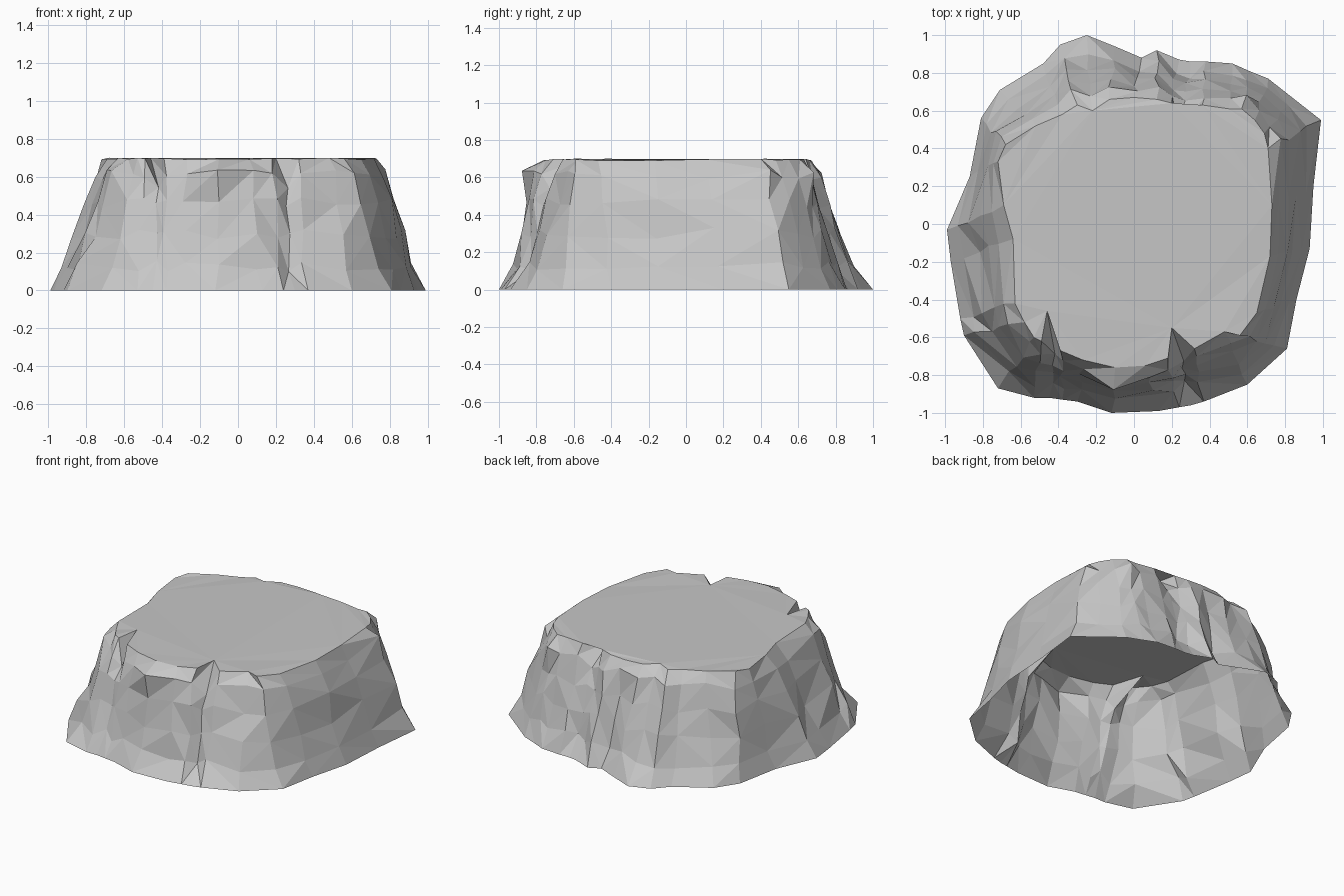
import bpy
import bmesh
import random
from mathutils import Vector

random.seed(4)

default_cube = bpy.data.objects.get("Cube")
if default_cube:
    bpy.data.objects.remove(default_cube, do_unlink=True)

# Foot and rim outlines, in hundredths, paired column by column
FOOT = [(93, -13), (95, 20), (99, 55), (85, 66), (71, 77), (61, 81), (52, 85), (38, 86), (30, 86),
        (24, 87), (12, 92), (4, 88), (-10, 94), (-25, 100), (-39, 95), (-48, 85), (-71, 71),
        (-81, 56), (-87, 25), (-99, -3), (-97, -20), (-92, -50), (-90, -59), (-72, -87),
        (-53, -92), (-45, -92), (-38, -93), (-30, -94), (-12, -100), (13, -99), (24, -97),
        (30, -96), (37, -94), (60, -85), (81, -66), (86, -40)]
RIM = [(72, -17), (73, 10), (71, 40), (69, 48), (64, 55), (57, 61), (50, 61), (36, 63), (23, 52),
       (20, 64), (12, 66), (0, 67), (-13, 66), (-22, 60), (-30, 63), (-38, 58), (-52, 52),
       (-68, 42), (-72, 33), (-69, 10), (-64, -8), (-63, -42), (-58, -52), (-53, -60),
       (-49, -62), (-46, -46), (-39, -67), (-27, -72), (-10, -76), (6, -75), (18, -71),
       (20, -55), (32, -66), (48, -57), (56, -59), (65, -47)]

# Wall rings: height, inward travel on most sides, inward travel on the front
RINGS = [(0.13, 0.22, 0.33), (0.3, 0.42, 0.5), (0.46, 0.6, 0.6), (0.61, 0.78, 0.76)]
TOP = 0.7
NOTCHES = {8, 25, 31}    # columns whose rim is chipped inward
GROOVES = {8: 0.03, 9: 0.02, 11: 0.02, 16: 0.02, 23: 0.03, 25: 0.02, 31: 0.03, 32: 0.03}
NOSES = {28: 0.05, 5: 0.04, 14: 0.03}    # columns that jut out under the rim


def plan(points):
    return [Vector((x, y, 0)) / 100 for x, y in points]


def make_material(name, value):
    material = bpy.data.materials.new(name)
    material.use_nodes = True
    colour = (value, value, value, 1)
    material.diffuse_color = colour
    material.node_tree.nodes["Principled BSDF"].inputs["Base Color"].default_value = colour
    return material


def unchipped_rim(rim):
    """Rim with every notch bridged, used as the target for the walls."""
    bridged = list(rim)
    for i in NOTCHES:
        bridged[i] = (rim[i - 1] + rim[i + 1]) / 2
    return bridged


def wall_point(i, foot, target, height, side_travel, front_travel):
    """One craggy point on the wall of column i."""
    bulging_front = foot.y < -0.9 and abs(foot.x - 0.08) < 0.42
    travel = front_travel if bulging_front else side_travel
    point = foot.lerp(target, travel + random.uniform(-0.05, 0.05))
    outward = point.normalized()
    along = Vector((-outward.y, outward.x, 0))
    point -= outward * GROOVES.get(i, 0)
    point += along * random.uniform(-0.015, 0.015)
    point.z = height + random.uniform(-0.03, 0.03)
    if height > 0.6:
        point += outward * NOSES.get(i, 0)
        if i in NOTCHES:
            point.z -= 0.08
    return point


def add_wall(bm, lower, upper):
    """Triangulated band with random diagonals between two closed rings."""
    count = len(lower)
    for i in range(count):
        j = (i + 1) % count
        a, b, c, d = lower[i], lower[j], upper[j], upper[i]
        if random.random() < 0.5:
            bm.faces.new((a, b, c))
            bm.faces.new((a, c, d))
        else:
            bm.faces.new((a, b, d))
            bm.faces.new((b, c, d))


def build_plateau():
    bm = bmesh.new()
    foot, rim = plan(FOOT), plan(RIM)
    target = unchipped_rim(rim)

    # Open foot, craggy walls and slightly uneven rim
    loops = [[bm.verts.new(p) for p in foot]]
    for ring in RINGS:
        loops.append([bm.verts.new(wall_point(i, foot[i], target[i], *ring))
                      for i in range(len(foot))])
    loops.append([bm.verts.new((p.x, p.y, TOP - random.uniform(0, 0.01))) for p in rim])
    for lower, upper in zip(loops, loops[1:]):
        add_wall(bm, lower, upper)

    # Nearly flat top
    cap = bm.faces.new(loops[-1])
    bmesh.ops.triangulate(bm, faces=[cap])
    bm.normal_update()

    mesh = bpy.data.meshes.new("rock_plateau")
    bm.to_mesh(mesh)
    bm.free()
    mesh.materials.append(make_material("stone grey", 0.57))
    plateau = bpy.data.objects.new("rock_plateau", mesh)
    bpy.context.collection.objects.link(plateau)
    return plateau


build_plateau()
